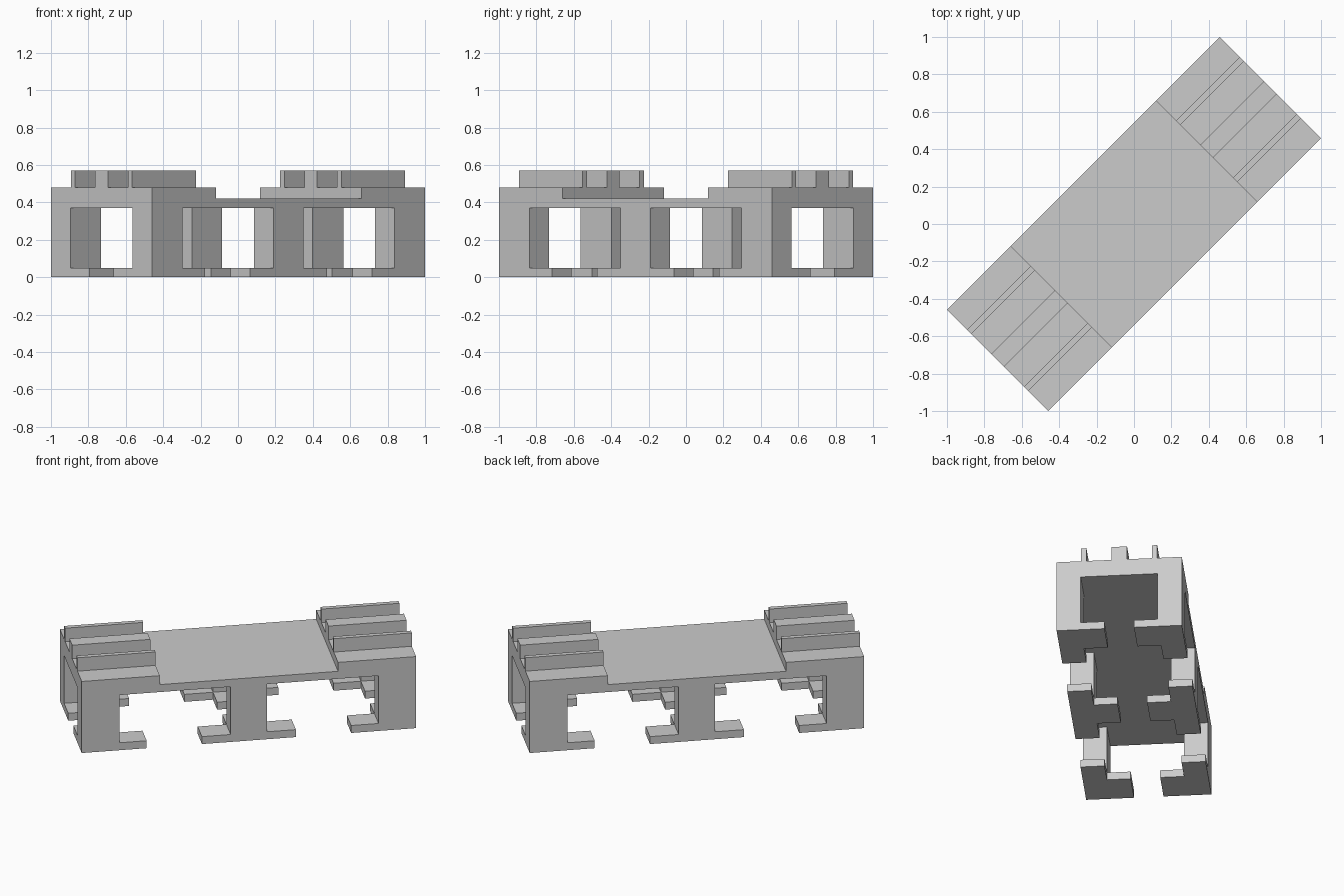
import bpy, bmesh, math
from mathutils import Matrix

if "Cube" in bpy.data.objects:
    bpy.data.objects.remove(bpy.data.objects["Cube"])

TURN = Matrix.Rotation(math.radians(45), 4, 'Z')   # the pallet lies diagonally
L, W = 1.032, 0.382        # half length, half width
LEG_IN = 0.80              # inner edge of end legs
MID = 0.113                # half length of middle leg
WALL = 0.235               # inner face of side walls
FOOT, ROOF = 0.05, 0.37    # foot thickness, underside of deck

grey = bpy.data.materials.new("grey plastic")
grey.diffuse_color = (0.6, 0.6, 0.6, 1)
grey.use_nodes = True
grey.node_tree.nodes["Principled BSDF"].inputs["Base Color"].default_value = grey.diffuse_color


def extrude(name, points, direction, to_3d):
    """Extrude a flat outline along a vector and turn it into place."""
    bm = bmesh.new()
    face = bm.faces.new([bm.verts.new(to_3d(*p)) for p in points])
    res = bmesh.ops.extrude_face_region(bm, geom=[face])
    moved = [g for g in res["geom"] if isinstance(g, bmesh.types.BMVert)]
    bmesh.ops.translate(bm, verts=moved, vec=direction)
    bmesh.ops.recalc_face_normals(bm, faces=bm.faces[:])
    bm.transform(TURN)
    mesh = bpy.data.meshes.new(name)
    bm.to_mesh(mesh)
    bm.free()
    mesh.materials.append(grey)
    obj = bpy.data.objects.new(name, mesh)
    bpy.context.collection.objects.link(obj)
    return obj


def box(name, u0, u1, v0, v1, z0, z1):
    return extrude(name, [(u0, v0), (u1, v0), (u1, v1), (u0, v1)],
                   (0, 0, z1 - z0), lambda u, v: (u, v, z0))


def cut(target, cutter):
    mod = target.modifiers.new(cutter.name, 'BOOLEAN')
    mod.operation, mod.solver, mod.object = 'DIFFERENCE', 'EXACT', cutter
    cutter.hide_render = True
    cutter.hide_set(True)


# Body: side silhouette with raised ends, three legs and spreading feet
half = [(0.29, 0), (0.29, FOOT), (MID, FOOT), (MID, ROOF),
        (LEG_IN, ROOF), (LEG_IN, FOOT), (0.631, FOOT), (0.631, 0),
        (L, 0), (L, 0.48), (0.55, 0.48), (0.55, 0.42)]
outline = half + [(-u, z) for u, z in reversed(half)]
body = extrude("pallet_body", outline, (0, 2 * W, 0), lambda u, z: (u, -W, z))

# Lengthwise tunnel with a narrow slot between the feet
tee = [(WALL, FOOT), (WALL, ROOF), (-WALL, ROOF), (-WALL, FOOT),
       (-0.09, FOOT), (-0.09, -0.1), (0.09, -0.1), (0.09, FOOT)]
cut(body, extrude("tunnel_cutter", tee, (2.4, 0, 0), lambda v, z: (-1.2, v, z)))

# Open floor between the legs, leaving only the outer foot strips
for name, u0, u1 in (("left", -LEG_IN, -MID), ("right", MID, LEG_IN)):
    cut(body, box(name + "_floor_cutter", u0, u1, -WALL, WALL, -0.1, 0.2))

# Guide rails on the raised ends
for end, u0, u1 in (("left", -L, -0.55), ("right", 0.55, L)):
    for place, v0, v1 in (("front", -0.232, -0.2), ("middle", -0.048, 0.048),
                          ("back", 0.2, 0.232)):
        box(f"{end}_{place}_rail", u0, u1, v0, v1, 0.48, 0.57)
